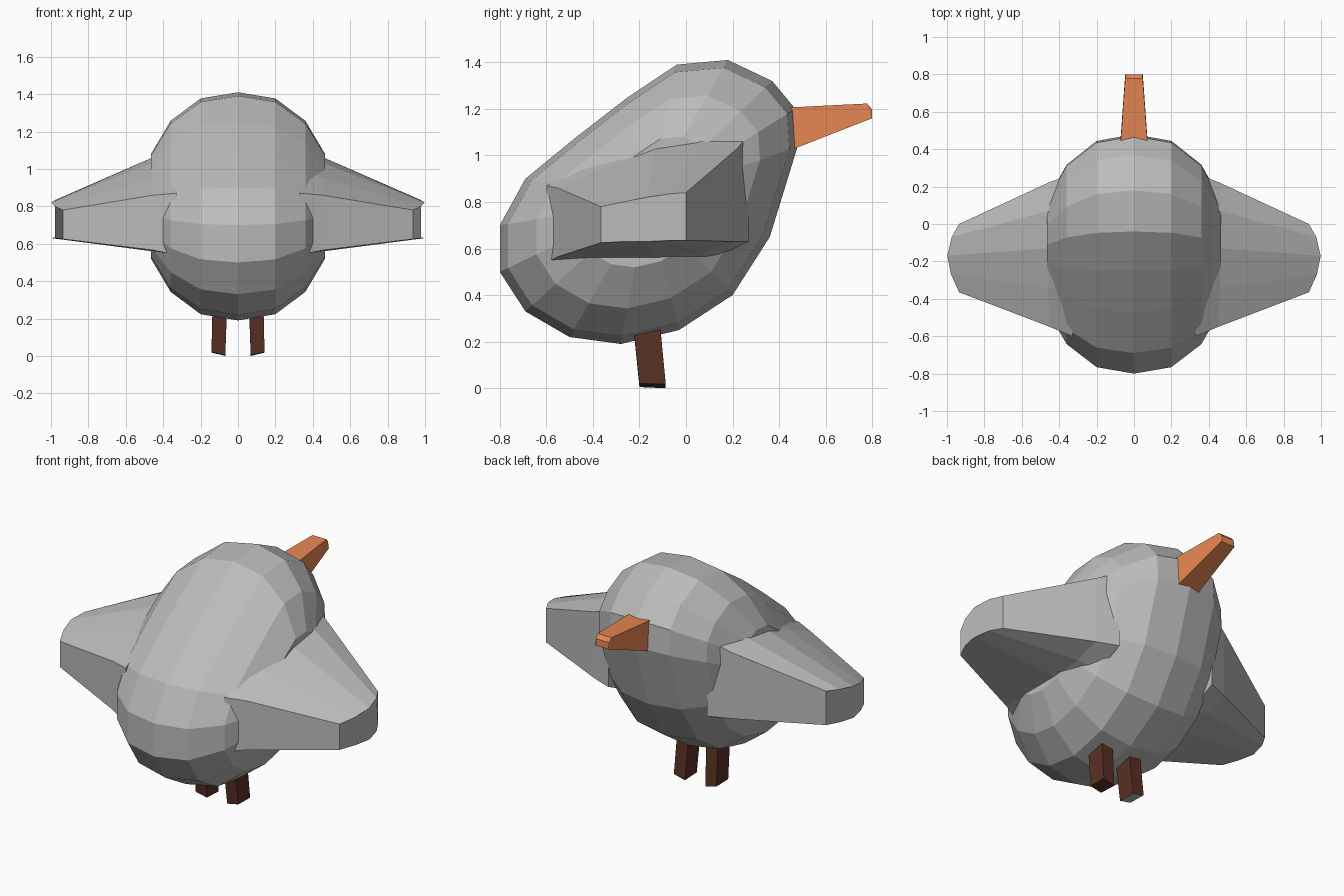
import bpy, bmesh

cube = bpy.data.objects.get("Cube")
if cube:
    bpy.data.objects.remove(cube, do_unlink=True)


def material(name, rgb):
    m = bpy.data.materials.new(name)
    m.use_nodes = True
    m.diffuse_color = (*rgb, 1)
    m.node_tree.nodes["Principled BSDF"].inputs["Base Color"].default_value = (*rgb, 1)
    return m


GREY = material("feather grey", (0.5, 0.5, 0.5))
ORANGE = material("beak orange", (0.8, 0.24, 0.085))
BROWN = material("leg brown", (0.1, 0.03, 0.018))


def loft(name, rings, mats):
    """Closed, flat-shaded skin over rings with equal point counts."""
    bm = bmesh.new()
    loops = [[bm.verts.new(p) for p in ring] for ring in rings]
    n = len(loops[0])
    for a, b in zip(loops, loops[1:]):
        for i in range(n):
            j = (i + 1) % n
            bm.faces.new((a[i], a[j], b[j], b[i]))
    bm.faces.new(loops[0])
    bm.faces.new(loops[-1])
    bmesh.ops.recalc_face_normals(bm, faces=bm.faces)
    me = bpy.data.meshes.new(name)
    bm.to_mesh(me)
    bm.free()
    for m in mats:
        me.materials.append(m)
    ob = bpy.data.objects.new(name, me)
    bpy.context.collection.objects.link(ob)
    return ob


# Body: side profile (y, z) repeated and shrunk towards each flank
profile = [(-0.8, 0.70), (-0.8, 0.50), (-0.69, 0.33), (-0.5, 0.22),
           (-0.28, 0.19), (-0.03, 0.25), (0.2, 0.4), (0.36, 0.65),
           (0.48, 1.04), (0.47, 1.2), (0.37, 1.32), (0.18, 1.41),
           (-0.04, 1.39), (-0.25, 1.25), (-0.47, 1.08), (-0.69, 0.9)]
CY, CZ = -0.17, 0.8
half = [(0.2, 0.945), (0.36, 0.75), (0.465, 0.46)]
stations = [(-x, s) for x, s in reversed(half)] + [(0, 1)] + half
loft("body", [[(x, CY + s * (y - CY), CZ + s * (z - CZ)) for y, z in profile]
              for x, s in stations], [GREY])


# Wings: top and bottom rows from front to back, tapering to a rounded tip
def wing_ring(xs, ys, tops, bottoms, side):
    top = [(side * x, y, z) for x, y, z in zip(xs, ys, tops)]
    low = [(side * x, y, z) for x, y, z in zip(xs, ys, bottoms)]
    return top + low[::-1]


for side, label in ((1, "left"), (-1, "right")):
    sections = [
        ([0.33] * 5, [0.27, 0.1, -0.13, -0.36, -0.6],
         [1.09, 1.13, 1.1, 1.0, 0.87], [0.63, 0.55, 0.52, 0.52, 0.54]),
        ([0.46, 0.46, 0.46, 0.46, 0.45], [0.22, 0.07, -0.13, -0.34, -0.55],
         [1.03, 1.06, 1.03, 0.95, 0.86], [0.63, 0.58, 0.56, 0.56, 0.565]),
        ([0.935, 0.975, 0.998, 0.978, 0.935], [0.0, -0.07, -0.17, -0.27, -0.365],
         [0.84, 0.835, 0.82, 0.8, 0.78], [0.635, 0.635, 0.63, 0.63, 0.625]),
    ]
    loft(label + "_wing", [wing_ring(*s, side) for s in sections], [GREY])


# Beak: tapering box with a small bevel at the tip
def beak_ring(w, y_top, z_top, y_low, z_low):
    return [(-w, y_low, z_low), (w, y_low, z_low),
            (w, y_top, z_top), (-w, y_top, z_top)]


loft("beak", [beak_ring(0.075, 0.42, 1.205, 0.42, 1.01),
              beak_ring(0.07, 0.46, 1.207, 0.48, 1.035),
              beak_ring(0.047, 0.778, 1.223, 0.8, 1.16),
              beak_ring(0.043, 0.798, 1.2, 0.8, 1.165)], [ORANGE])

# Legs: slightly leaning square posts; the right foot has a grey sole
for side, label in ((1, "left"), (-1, "right")):
    sole = [(side * x, y, z) for x, y, z in
            ((0.068, -0.2, 0.005), (0.142, -0.2, 0.02),
             (0.142, -0.087, 0.018), (0.068, -0.087, 0.0))]
    hip = [(side * x, y, 0.28) for x, y in
           ((0.058, -0.228), (0.136, -0.228), (0.136, -0.112), (0.058, -0.112))]
    leg = loft(label + "_leg", [sole, hip], [BROWN, GREY])
    for f in leg.data.polygons:
        if side < 0 and f.normal.z < -0.7:
            f.material_index = 1
